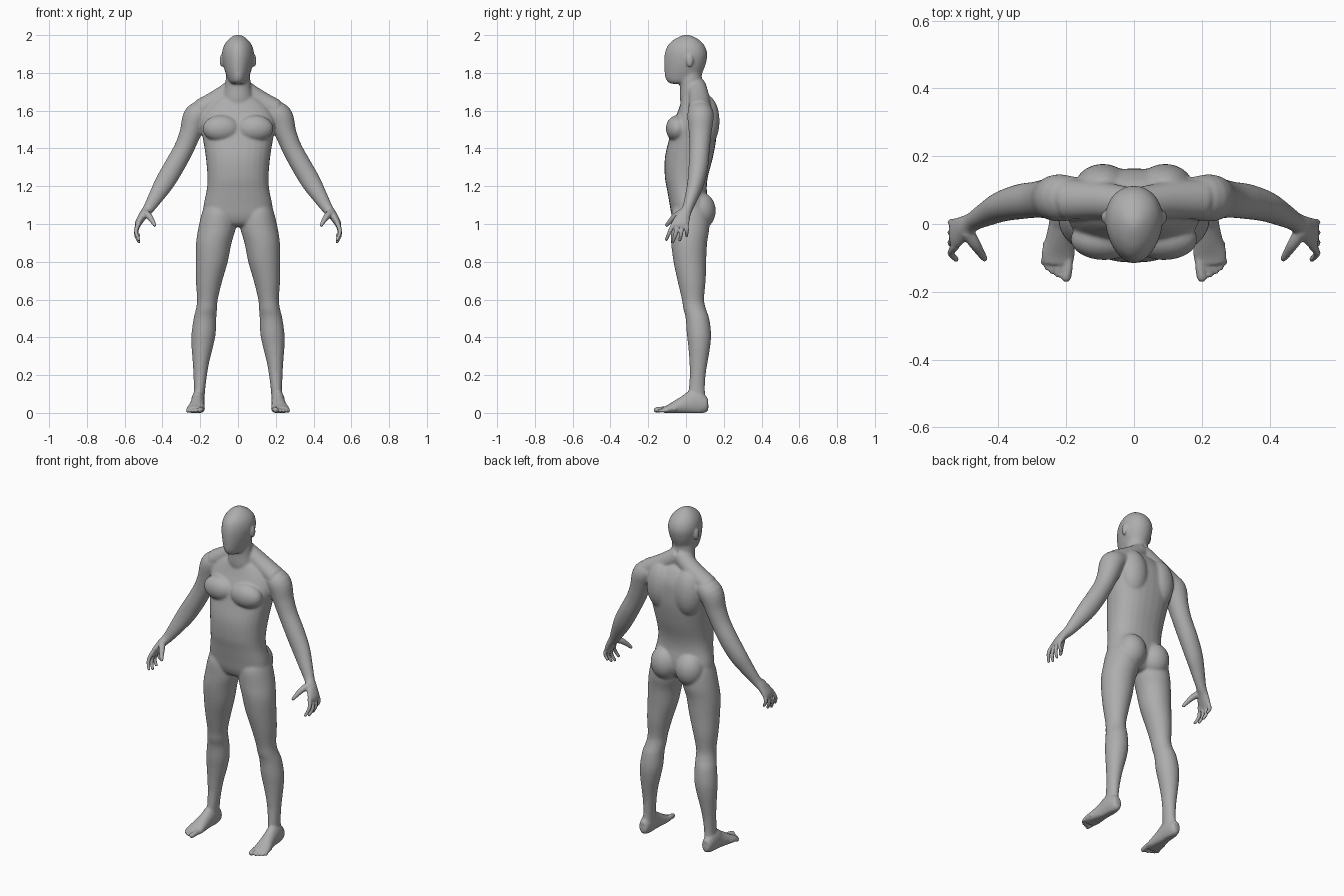
import bpy, bmesh, math
from mathutils import Vector, Matrix

bm = bmesh.new()
SEG = 28


def resample(rows, steps=5):
    """Catmull-Rom interpolation through rows of equal-length tuples."""
    out = []
    for i in range(len(rows) - 1):
        p0, p1, p2, p3 = (rows[max(0, min(len(rows) - 1, i + k))] for k in (-1, 0, 1, 2))
        for s in range(steps):
            t = s / steps
            out.append([0.5 * (2 * b + (c - a) * t + (2 * a - 5 * b + 4 * c - d) * t * t
                               + (3 * b - a - 3 * c + d) * t ** 3)
                        for a, b, c, d in zip(p0, p1, p2, p3)])
    out.append(list(rows[-1]))
    return out


def skin(rings, sides):
    """Closed loft through rings of points, repeated for each side (1, -1)."""
    for side in sides:
        vs = [[bm.verts.new((p[0] * side, p[1], max(p[2], 0.0))) for p in r] for r in rings]
        for a, b in zip(vs, vs[1:]):
            for i in range(SEG):
                j = (i + 1) % SEG
                bm.faces.new((a[i], a[j], b[j], b[i]))
        bm.faces.new(vs[0])
        bm.faces.new(vs[-1])


def stack(rows, sides=(1,), power=2.0, taper=0.0):
    """Horizontal sections: (z, centre x, half width, front y, back y)."""
    rings = []
    for z, cx, hw, yf, yb in resample(rows):
        ring = []
        for i in range(SEG):
            a = 2 * math.pi * i / SEG
            c, s = math.cos(a), math.sin(a)
            c = math.copysign(abs(c) ** (2 / power), c)
            s = math.copysign(abs(s) ** (2 / power), s)
            ring.append((cx + hw * c * (1 + taper * s), (yf + yb) / 2 + (yb - yf) / 2 * s, z))
        rings.append(ring)
    skin(rings, sides)


def tube(points, ref, sides=(1, -1)):
    """Sections across a path: (x, y, z, radius across ref, radius along ref)."""
    pts = resample(points)
    rings = []
    for i, (x, y, z, ru, rv) in enumerate(pts):
        a, b = pts[max(i - 1, 0)], pts[min(i + 1, len(pts) - 1)]
        t = (Vector(b[:3]) - Vector(a[:3])).normalized()
        u = t.cross(Vector(ref)).normalized()
        v = t.cross(u)
        rings.append([Vector((x, y, z)) + u * ru * math.cos(k * 2 * math.pi / SEG)
                      + v * rv * math.sin(k * 2 * math.pi / SEG) for k in range(SEG)])
    skin(rings, sides)


def ball(c, r, sides=(1, -1)):
    for s in sides:
        m = Matrix.Translation((c[0] * s, c[1], c[2])) @ Matrix.Diagonal((*r, 1))
        bmesh.ops.create_icosphere(bm, subdivisions=3, radius=1, matrix=m)


def digit(points, ref):
    """Finger or toe: round tube with a round tip; points are (x, y, z, r)."""
    tube([(*p, p[3]) for p in points], ref)
    x, y, z, r = points[-1]
    ball((x, y, z), (r, r, r))


X, Y = (1, 0, 0), (0, 1, 0)

# head, ears and neck
stack([(1.742, 0, .03, -.08, .0), (1.755, 0, .045, -.1, .04), (1.78, 0, .058, -.111, .075),
       (1.82, 0, .072, -.115, .095), (1.86, 0, .081, -.116, .108), (1.9, 0, .084, -.113, .113),
       (1.94, 0, .076, -.1, .101), (1.97, 0, .057, -.073, .076), (1.99, 0, .034, -.04, .045),
       (2.001, 0, .012, -.012, .015)], taper=.14)
ball((.086, .02, 1.865), (.011, .019, .034))
stack([(1.6, 0, .1, -.02, .14), (1.66, 0, .085, -.032, .12), (1.72, 0, .07, -.032, .09),
       (1.77, 0, .065, -.035, .084), (1.82, 0, .06, -.03, .085)])

# torso with trapezius, chest, shoulder blades and buttocks
stack([(1.69, 0, .06, -.005, .1), (1.66, 0, .12, -.02, .13), (1.6, 0, .18, -.042, .158),
       (1.53, 0, .2, -.07, .164), (1.45, 0, .186, -.09, .16), (1.35, 0, .17, -.112, .142),
       (1.25, 0, .162, -.112, .116), (1.18, 0, .166, -.1, .11), (1.1, 0, .182, -.086, .12),
       (1.04, 0, .18, -.075, .11), (1.0, 0, .12, -.055, .085), (.985, 0, .06, -.02, .06)],
      power=2.3)
tube([(0, .055, 1.735, .05, .05), (.1, .07, 1.665, .052, .055), (.2, .072, 1.605, .055, .06)], Y)
ball((.088, -.045, 1.505), (.1, .062, .072))
ball((.092, .105, 1.545), (.085, .073, .14))
ball((.082, .075, 1.07), (.085, .083, .1))

# legs
stack([(1.12, .1, .07, -.05, .09), (1.06, .103, .088, -.076, .12), (.98, .111, .099, -.08, .124),
       (.9, .128, .094, -.079, .112), (.8, .139, .085, -.066, .107), (.7, .153, .07, -.045, .104),
       (.6, .162, .055, -.022, .096), (.55, .167, .056, -.014, .106), (.5, .175, .06, -.002, .123),
       (.42, .182, .064, .004, .133), (.35, .189, .057, .012, .128), (.27, .196, .044, .018, .115),
       (.2, .2, .036, .02, .104), (.12, .204, .03, .014, .1), (.05, .208, .03, .015, .105)],
      sides=(1, -1))

# feet and toes
tube([(.21, .118, .035, .015, .012), (.21, .108, .036, .036, .026), (.211, .08, .045, .055, .033),
      (.212, .04, .055, .065, .036), (.214, 0, .044, .052, .037), (.219, -.05, .03, .037, .043),
      (.224, -.09, .02, .024, .049), (.226, -.118, .015, .017, .044)], X)
for x0, x1, y1, r in [(.195, .2, -.157, .0145), (.219, .224, -.149, .0095), (.236, .242, -.14, .0088),
                      (.25, .257, -.129, .0085), (.262, .268, -.113, .008)]:
    digit([(x0, y1 + .06, .021, r), (x0, y1 + .03, .019, r), (x1, y1, r + .001, r)], X)

# arms, from shoulder to palm
tube([(.16, .075, 1.6, .055, .06), (.22, .077, 1.572, .068, .07), (.253, .075, 1.48, .057, .06),
      (.286, .072, 1.4, .053, .054), (.335, .066, 1.31, .054, .052), (.388, .052, 1.22, .052, .045),
      (.437, .028, 1.14, .04, .035), (.475, .007, 1.08, .029, .028), (.503, -.012, 1.045, .023, .036),
      (.527, -.028, 1.005, .018, .045), (.535, -.034, .982, .012, .04)], Y)

# fingers and thumb
for y0, y1, y2, z1, z2 in [(-.064, -.086, -.104, .96, .917), (-.042, -.056, -.069, .946, .906),
                           (-.019, -.026, -.033, .95, .914), (.0, .005, .003, .968, .938)]:
    digit([(.526, y0, 1.005, .0125), (.54, y1, z1, .0105), (.525, y2, z2, .0085)], Y)
digit([(.493, -.022, 1.06, .02), (.47, -.058, 1.04, .017), (.452, -.086, 1.013, .0125),
       (.441, -.102, .994, .0095)], Y)

# join every part into one continuous skin
bmesh.ops.recalc_face_normals(bm, faces=bm.faces)
mesh = bpy.data.meshes.new("body")
bm.to_mesh(mesh)
bm.free()
body = bpy.data.objects.new("body", mesh)
bpy.context.collection.objects.link(body)
remesh = body.modifiers.new("merge", 'REMESH')
remesh.mode = 'VOXEL'
remesh.voxel_size = .005
graph = bpy.context.evaluated_depsgraph_get()
merged = bpy.data.meshes.new_from_object(body.evaluated_get(graph))
body.modifiers.remove(remesh)
body.data = merged
bpy.data.meshes.remove(mesh)
merged.name = "body"

# soften the joins, keeping hands, feet and ears crisp
group = body.vertex_groups.new(name="soft")
for v in merged.vertices:
    x, y, z = abs(v.co.x), v.co.y, v.co.z
    w = 1.0
    if x > .4:
        w = min(1, max(.15, (z - 1.05) * 8))
    elif z < .15:
        w = min(1, max(.15, (z - .04) * 9))
    elif z > 1.8 and x > .079:
        w = .35
    group.add([v.index], w, 'REPLACE')
soft = body.modifiers.new("soften", 'SMOOTH')
soft.factor = .5
soft.iterations = 22
soft.vertex_group = "soft"

# one plain grey, smooth shaded
grey = bpy.data.materials.new("plain grey")
grey.diffuse_color = (.42, .42, .42, 1)
merged.materials.clear()
merged.materials.append(grey)
for p in merged.polygons:
    p.use_smooth = True
    p.material_index = 0
